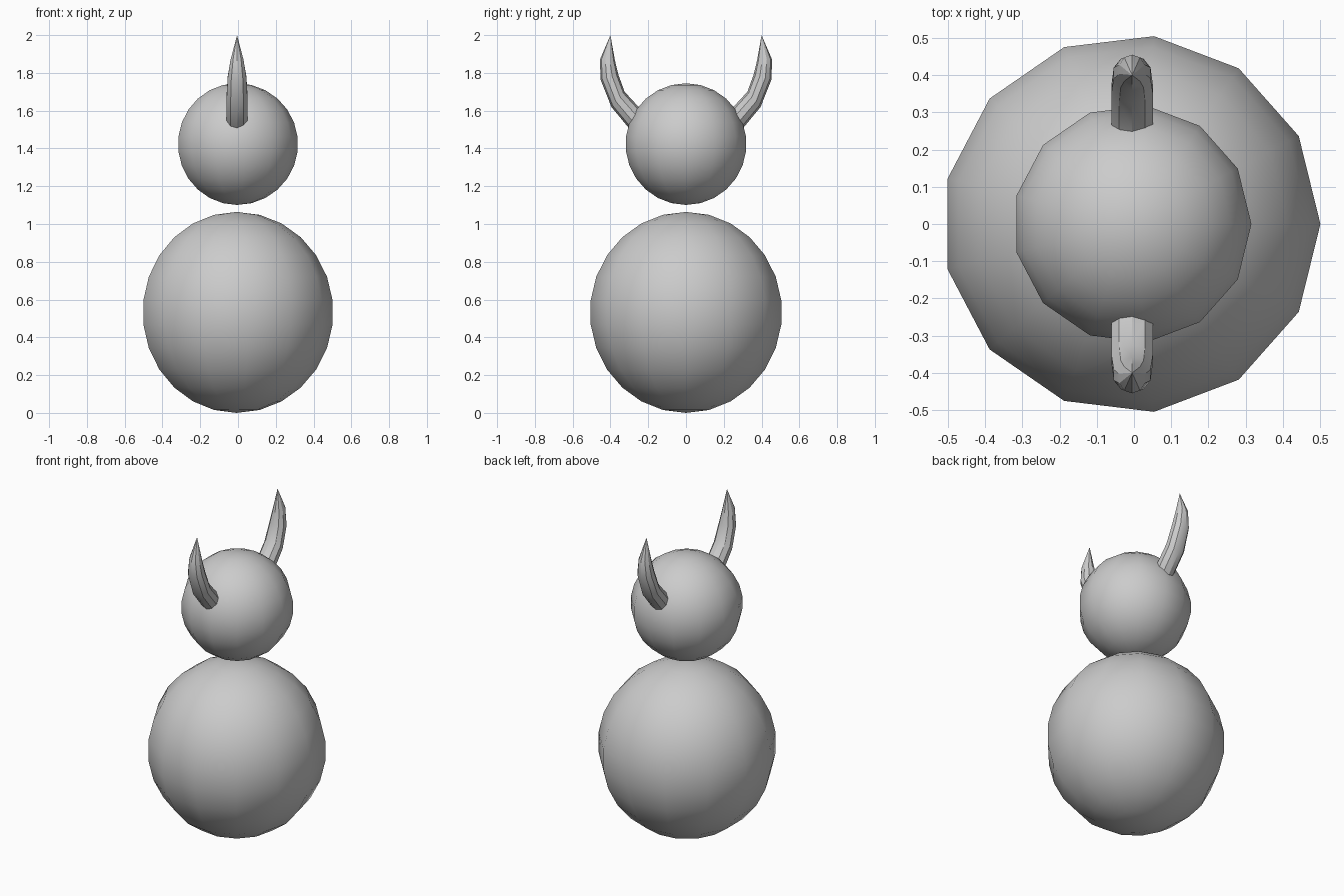
import bpy, bmesh, math
from mathutils import Vector

if "Cube" in bpy.data.objects:
    bpy.data.objects.remove(bpy.data.objects["Cube"])


def smooth(obj):
    bpy.ops.object.select_all(action='DESELECT')
    obj.select_set(True)
    bpy.context.view_layer.objects.active = obj
    bpy.ops.object.shade_smooth_by_angle(angle=math.radians(32))


def ball(name, radius, half_height, z):
    # 13-sided ball, shifted so its odd-sided outline is centred on x = 0
    bpy.ops.mesh.primitive_uv_sphere_add(segments=13, ring_count=13, radius=1)
    obj = bpy.context.object
    obj.name = name
    for v in obj.data.vertices:
        # the first outline vertex points along +x
        a = math.atan2(v.co.y, v.co.x)
        r = math.hypot(v.co.x, v.co.y) * radius
        v.co = (r * math.cos(a) - radius * 0.0145, r * math.sin(a),
                v.co.z * half_height + z)
    # make sure a vertex lies on +x
    widest = max(obj.data.vertices, key=lambda v: v.co.x)
    turn = math.atan2(widest.co.y, widest.co.x + radius * 0.0145)
    c, s = math.cos(-turn), math.sin(-turn)
    for v in obj.data.vertices:
        x = v.co.x + radius * 0.0145
        y = v.co.y
        v.co.x = c * x - s * y - radius * 0.0145
        v.co.y = s * x + c * y
    smooth(obj)


def horn(name, side):
    # Inner and outer (y, z) edge of each section, then the tip
    sections = [((0.20, 1.58), (0.25, 1.47)), ((0.253, 1.622), (0.306, 1.512)),
                ((0.325, 1.70), (0.395, 1.62)), ((0.358, 1.79), (0.453, 1.766)),
                ((0.376, 1.865), (0.455, 1.872))]
    widths = [0.059, 0.059, 0.059, 0.052, 0.036]
    sides, cx = 10, -0.005
    bm = bmesh.new()
    rings = []
    for (inner, outer), w in zip(sections, widths):
        p, q = Vector((0, *inner)), Vector((0, *outer))
        mid, half = (p + q) / 2, (q - p) / 2
        ring = []
        for i in range(sides):
            a = 2 * math.pi * i / sides
            co = mid + half * math.cos(a) + Vector((cx + w * math.sin(a), 0, 0))
            co.y *= side
            ring.append(bm.verts.new(co))
        rings.append(ring)
    tip = bm.verts.new((cx, side * 0.40, 2.0))
    for a, b in zip(rings, rings[1:]):
        for i in range(sides):
            j = (i + 1) % sides
            bm.faces.new((a[i], a[j], b[j], b[i]))
    for i in range(sides):
        bm.faces.new((rings[-1][i], rings[-1][(i + 1) % sides], tip))
    bm.faces.new(rings[0])
    bmesh.ops.recalc_face_normals(bm, faces=bm.faces)
    mesh = bpy.data.meshes.new(name)
    bm.to_mesh(mesh)
    bm.free()
    obj = bpy.data.objects.new(name, mesh)
    bpy.context.collection.objects.link(obj)
    smooth(obj)


# Body and head
ball("body", 0.512, 0.532, 0.532)
ball("head", 0.3225, 0.322, 1.423)

# Pair of curved horns
horn("front_horn", -1)
horn("back_horn", 1)
